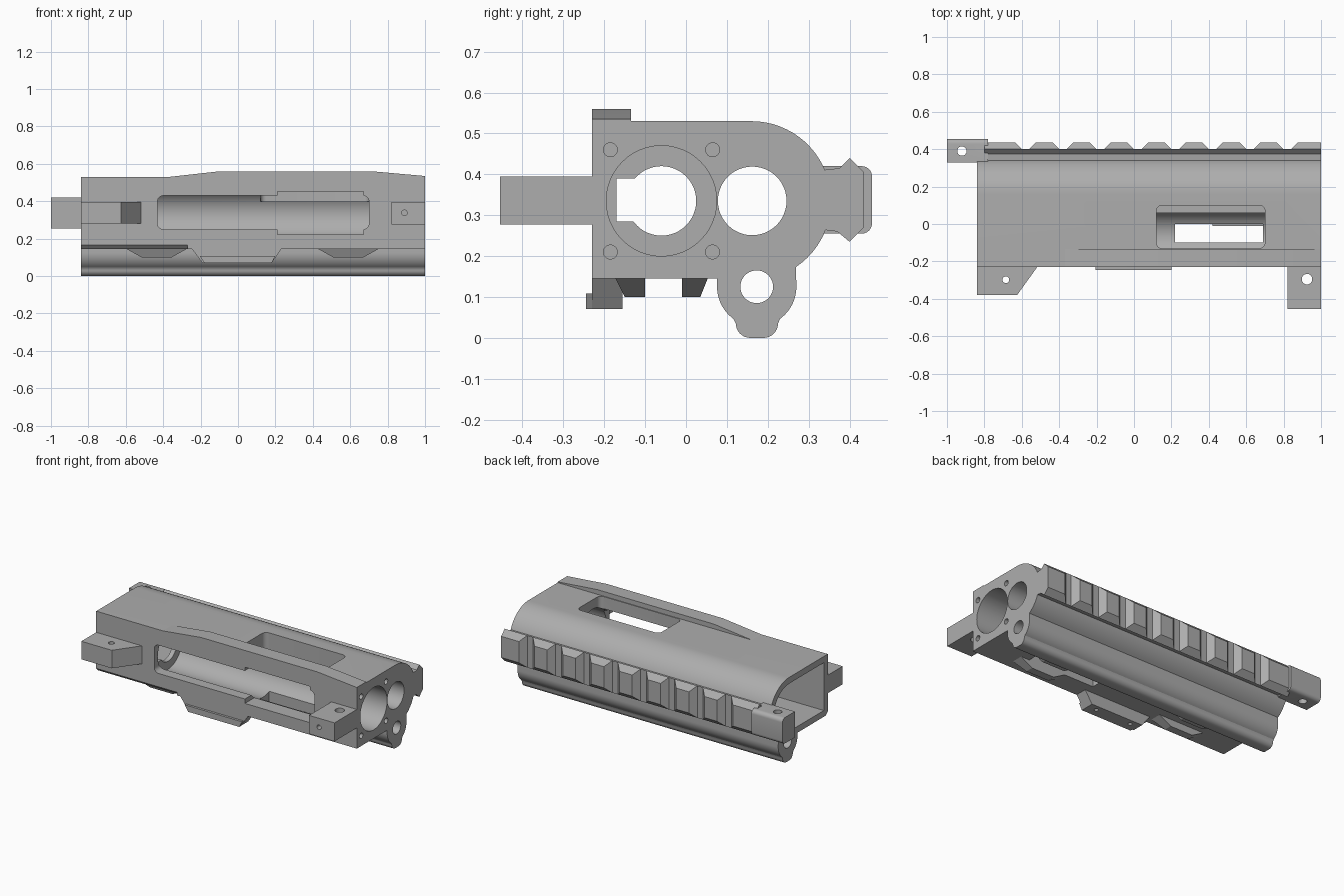
import bpy, bmesh
from math import radians, cos, sin

cube = bpy.data.objects.get("Cube")
if cube:
    bpy.data.objects.remove(cube, do_unlink=True)

grey = bpy.data.materials.new("machined grey")
grey.use_nodes = True
COLOUR = (0.42, 0.42, 0.42, 1)
grey.diffuse_color = COLOUR
grey.node_tree.nodes["Principled BSDF"].inputs["Base Color"].default_value = COLOUR


def arc(a, b, r, start, end, n=12):
    steps = [radians(start + (end - start) * i / n) for i in range(n + 1)]
    return [(a + r * cos(t), b + r * sin(t)) for t in steps]


def rounded(a0, a1, b0, b1, r):
    return (arc(a1 - r, b1 - r, r, 90, 0, 6) + arc(a1 - r, b0 + r, r, 0, -90, 6)
            + arc(a0 + r, b0 + r, r, -90, -180, 6) + arc(a0 + r, b1 - r, r, 180, 90, 6))


def box(a0, a1, b0, b1):
    return [(a0, b0), (a1, b0), (a1, b1), (a0, b1)]


def circle(a, b, r):
    return arc(a, b, r, 0, 352.5, 47)


def prism(name, points, axis, low, high):
    """Extrude a flat outline along x, y or z."""
    place = {"x": lambda a, b: (low, a, b),
             "y": lambda a, b: (a, low, b),
             "z": lambda a, b: (a, b, low)}[axis]
    bm = bmesh.new()
    face = bm.faces.new([bm.verts.new(place(a, b)) for a, b in points])
    made = bmesh.ops.extrude_face_region(bm, geom=[face])["geom"]
    shift = [high - low if axis == k else 0 for k in "xyz"]
    bmesh.ops.translate(bm, vec=shift, verts=[v for v in made if isinstance(v, bmesh.types.BMVert)])
    bmesh.ops.remove_doubles(bm, verts=bm.verts, dist=1e-5)
    bmesh.ops.recalc_face_normals(bm, faces=bm.faces)
    mesh = bpy.data.meshes.new(name)
    bm.to_mesh(mesh)
    bm.free()
    mesh.materials.append(grey)
    obj = bpy.data.objects.new(name, mesh)
    bpy.context.collection.objects.link(obj)
    return obj


def cut(obj, *cuts):
    """Subtract prisms one after another, then bake the result."""
    cutters = []
    for shape in cuts:
        cutter = prism("cutter", *shape)
        cutter.hide_render = True
        cutters.append(cutter)
        mod = obj.modifiers.new("cut", "BOOLEAN")
        mod.operation, mod.solver, mod.object = "DIFFERENCE", "EXACT", cutter
    graph = bpy.context.evaluated_depsgraph_get()
    mesh = bpy.data.meshes.new_from_object(obj.evaluated_get(graph))
    obj.modifiers.clear()
    obj.data = mesh
    for cutter in cutters:
        bpy.data.objects.remove(cutter, do_unlink=True)


# Receiver body: square front, round back, small tube and keel below
BACK, END = -0.84, 1.0
outline = ([(-0.23, 0.145), (-0.23, 0.53)]
           + arc(0.16, 0.335, 0.195, 90, -56, 28)
           + arc(0.173, 0.125, 0.097, 0, -54)
           + arc(0.19, 0.035, 0.035, 0, -90, 8)
           + arc(0.157, 0.035, 0.035, -90, -180, 8)
           + arc(0.173, 0.125, 0.097, -126, -180)
           + [(0.076, 0.145)])
body = prism("receiver_body", outline, "x", BACK, END)

pocket = ([(-0.19, 0.185), (-0.19, 0.49)]
          + arc(0.16, 0.335, 0.155, 90, -50, 20) + [(0.24, 0.185)])
screw_holes = [(circle(y, z, 0.017), "x", 0.92, 1.1)
               for y in (-0.185, 0.065) for z in (0.21, 0.46)]
cut(body,
    (pocket, "x", -1, -0.48),                                   # rear pocket
    (circle(-0.06, 0.335, 0.135), "x", -0.45, 1.1),             # main bore
    (circle(-0.06, 0.335, 0.085), "x", -0.6, -0.4),             # inner wall opening
    (box(-0.17, -0.08, 0.285, 0.39), "x", -0.6, -0.4),          # inner wall slot
    (circle(0.162, 0.335, 0.084), "x", -0.6, 1.1),              # second bore
    (circle(0.173, 0.125, 0.04), "x", -1, 1.1),                 # small bore
    (rounded(-0.43, 0.70, 0.25, 0.43, 0.03), "y", -0.3, -0.12),  # side window
    (box(0.21, 0.67, 0.222, 0.453), "y", -0.3, -0.11),          # side window step
    (rounded(0.12, 0.70, -0.13, 0.10, 0.03), "z", 0.40, 0.7),   # top window
    (box(0.22, 0.69, -0.10, 0.0), "z", 0.05, 0.3),              # bottom slot
    ([(-0.24, 0.175), (-0.24, 0.13), (-0.195, 0.13)], "x", -1, -0.27),  # edge chamfer
    *screw_holes)

# Raised ridge along the front top edge
prism("top_ridge", [(-0.37, 0.52), (-0.37, 0.53), (-0.1, 0.56), (0.72, 0.56),
                    (END, 0.535), (END, 0.52)], "y", -0.23, -0.135)

# Accessory rail with cross notches
rail = prism("side_rail", [(0.33, 0.41), (0.375, 0.415), (0.40, 0.44), (0.435, 0.405),
                           (0.435, 0.27), (0.40, 0.235), (0.37, 0.26), (0.33, 0.265)],
             "x", -0.8, END)
notches = []
for i in range(8):
    c = -0.58 + 0.2 * i
    notches.append(([(c - 0.02, 0.40), (c + 0.02, 0.40), (c + 0.06, 0.44), (c - 0.06, 0.44)],
                    "z", 0.2, 0.5))
cut(rail, *notches)

# Rear block that ends the rail
block = prism("rear_block", [(0.33, 0.255)] + arc(0.43, 0.28, 0.025, -90, 0, 6)
              + arc(0.43, 0.395, 0.025, 0, 90, 6) + [(0.33, 0.42)], "x", -1.0, -0.78)
cut(block, (circle(-0.92, 0.39, 0.025), "z", 0.2, 0.5))

# Mounting lugs on the front side
rear_lug = prism("rear_lug", [(BACK, -0.21), (-0.503, -0.21), (-0.625, -0.38), (BACK, -0.38)],
                 "z", 0.28, 0.395)
cut(rear_lug, (circle(-0.685, -0.298, 0.018), "z", 0.2, 0.5))
end_lug = prism("end_lug", box(0.82, END, -0.455, -0.21), "z", 0.277, 0.395)
cut(end_lug, (circle(0.925, -0.295, 0.028), "z", 0.2, 0.5),
    (circle(0.89, 0.338, 0.015), "y", -0.5, -0.35))

# Underside plate with its lip
plate = prism("lower_plate", [(-0.25, 0.15), (-0.19, 0.07), (0.18, 0.07), (0.235, 0.15)],
              "y", -0.23, -0.155)
cut(plate, *[(circle(x, -0.19, 0.012), "z", 0.05, 0.11) for x in (-0.13, 0.12)])
prism("lower_plate_lip", [(-0.205, 0.108), (-0.18, 0.07), (0.18, 0.07), (0.2, 0.108)],
      "y", -0.245, -0.229)

# Underside feet, two pairs, sloped toward their outer side
for label, x in (("rear", -0.435), ("end", 0.59)):
    for side, top, low in (("outer", (-0.175, -0.10), (-0.15, -0.10)),
                           ("inner", (-0.01, 0.055), (-0.01, 0.035))):
        foot = prism(f"{label}_{side}_foot", box(x - 0.17, x + 0.17, *top), "z", 0.15, 0.1)
        for v in foot.data.vertices:
            if v.co.z < 0.12:
                v.co.x = x + (0.08 if v.co.x > x else -0.08)
                v.co.y = low[0] if abs(v.co.y - top[0]) < 0.01 else low[1]

# Smooth the curved faces, keep machined edges crisp
bpy.ops.object.select_all(action="DESELECT")
for obj in bpy.context.scene.objects:
    if obj.type == "MESH":
        obj.select_set(True)
        bpy.context.view_layer.objects.active = obj
bpy.ops.object.shade_smooth_by_angle(angle=radians(25))
